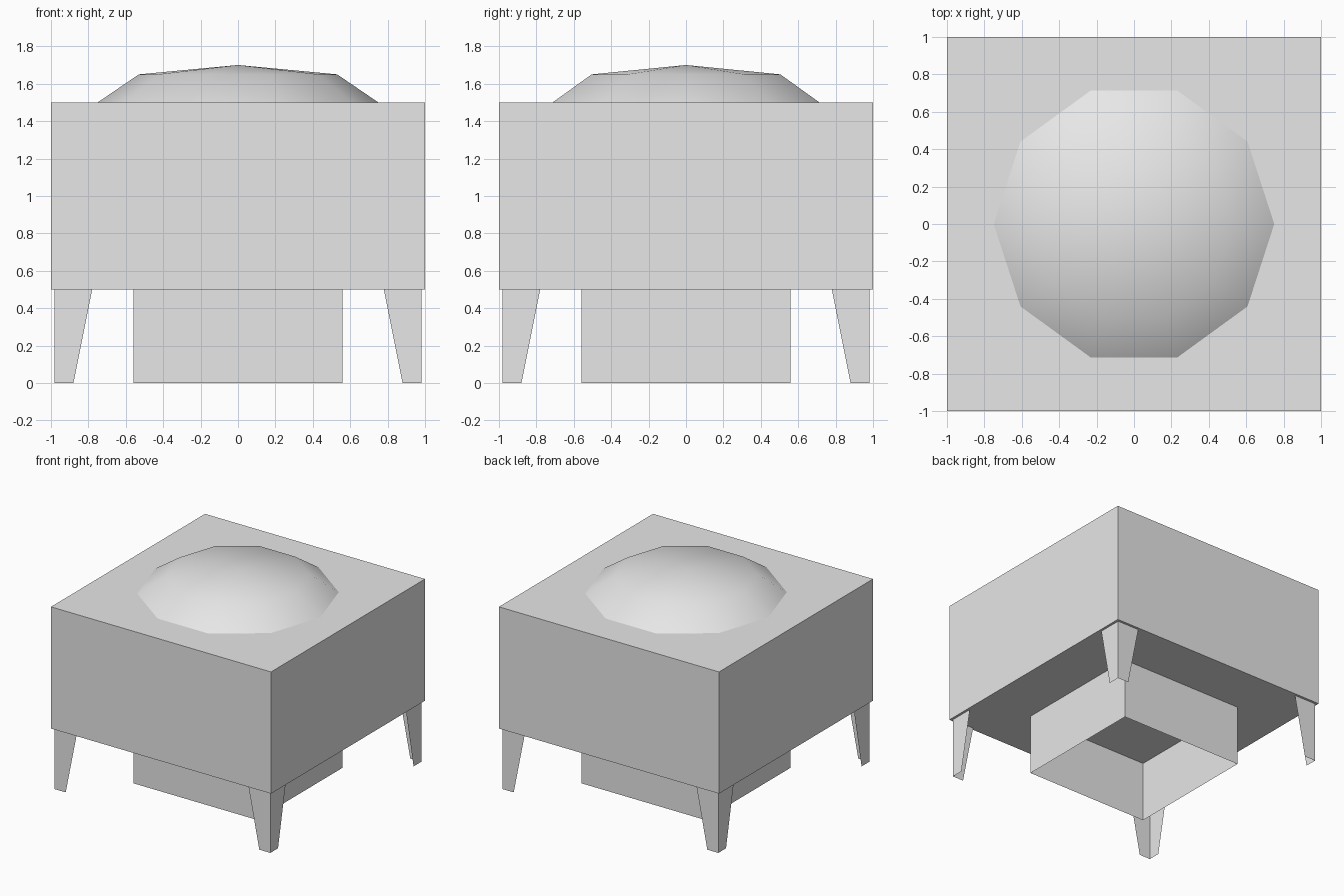
import bpy
import bmesh
from math import cos, sin, pi

cube = bpy.data.objects.get("Cube")
if cube:
    bpy.data.objects.remove(cube, do_unlink=True)

grey = bpy.data.materials.new("light_grey")
grey.use_nodes = True
grey.diffuse_color = (0.8, 0.8, 0.8, 1)
grey.node_tree.nodes["Principled BSDF"].inputs["Base Color"].default_value = (0.8, 0.8, 0.8, 1)


def finish(name, bm, smooth=False):
    """Turn a bmesh into a named object."""
    mesh = bpy.data.meshes.new(name)
    bm.to_mesh(mesh)
    bm.free()
    mesh.materials.append(grey)
    for face in mesh.polygons:
        face.use_smooth = smooth
    obj = bpy.data.objects.new(name, mesh)
    bpy.context.collection.objects.link(obj)
    return obj


def box(name, half, low, high, open_ends=False):
    """Square box; open_ends leaves only the four thin walls."""
    bm = bmesh.new()
    bmesh.ops.create_cube(bm, size=2)
    for v in bm.verts:
        v.co = (v.co.x * half, v.co.y * half, high if v.co.z > 0 else low)
    if open_ends:
        bm.normal_update()
        ends = [f for f in bm.faces if abs(f.normal.z) > 0.5]
        bmesh.ops.delete(bm, geom=ends, context='FACES_ONLY')
    return finish(name, bm)


# Main body and the hollow skirt beneath it
box("body", 1.0, 0.5, 1.5)
box("base_skirt", 0.56, 0.0, 0.5, open_ends=True)

# Shallow ten-sided dome on top
bm = bmesh.new()
sides = 10
rings = [[bm.verts.new((r * cos(2 * pi * i / sides), r * sin(2 * pi * i / sides), z))
          for i in range(sides)] for r, z in ((0.75, 1.5), (0.53, 1.65))]
apex = bm.verts.new((0, 0, 1.7))
for i in range(sides):
    j = (i + 1) % sides
    bm.faces.new((rings[0][i], rings[0][j], rings[1][j], rings[1][i]))
    bm.faces.new((rings[1][i], rings[1][j], apex))
finish("dome", bm, smooth=True)


# Tapered corner legs, each made of two thin panels meeting at the outer edge
def leg(name, sx, sy):
    out, wide, narrow, top = 0.98, 0.78, 0.88, 0.5
    bm = bmesh.new()

    def vert(x, y, z):
        return bm.verts.new((sx * x, sy * y, z))

    foot, head = vert(out, out, 0), vert(out, out, top)
    panels = [bm.faces.new((foot, head, vert(wide, out, top), vert(narrow, out, 0))),
              bm.faces.new((head, foot, vert(out, narrow, 0), vert(out, wide, top)))]
    # Face both panels outward
    bm.normal_update()
    for face in panels:
        if face.normal.dot(face.calc_center_median()) < 0:
            face.normal_flip()
    return finish(name, bm)


for end, sy in (("front", -1), ("back", 1)):
    for side, sx in (("left", 1), ("right", -1)):
        leg(f"{end}_{side}_leg", sx, sy)
